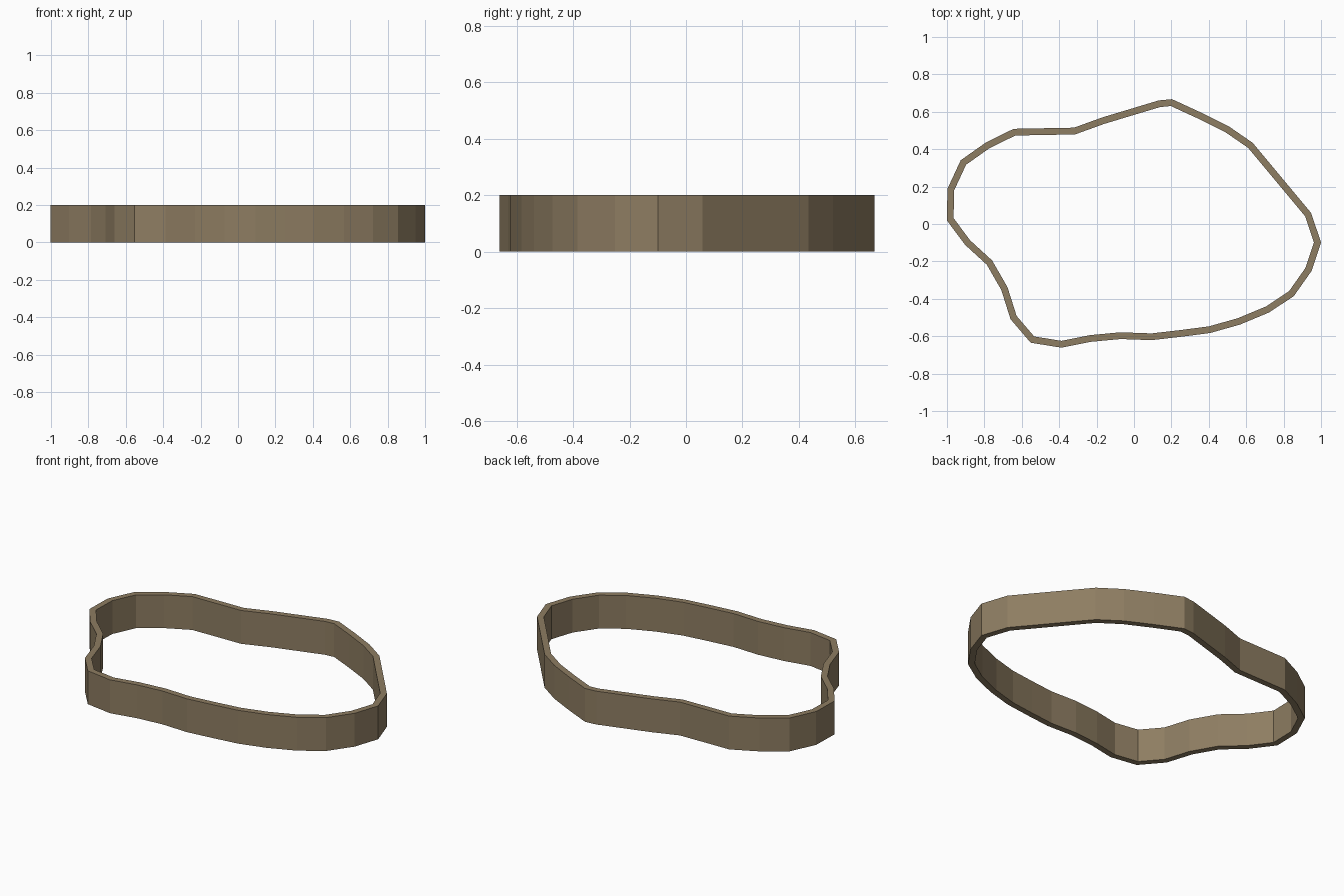
import bpy, bmesh
from mathutils import Vector

if "Cube" in bpy.data.objects:
    bpy.data.objects.remove(bpy.data.objects["Cube"])

HEIGHT, HALF_WALL = 0.20, 0.018

# Centre line of the band, counter-clockwise from above
PATH = [(0.20, 0.649), (0.136, 0.643), (-0.163, 0.553), (-0.318, 0.497),
        (-0.639, 0.491), (-0.783, 0.42), (-0.912, 0.329), (-0.979, 0.185),
        (-0.983, 0.026), (-0.89, -0.099), (-0.773, -0.206), (-0.693, -0.345),
        (-0.644, -0.50), (-0.543, -0.618), (-0.388, -0.643), (-0.233, -0.612),
        (-0.072, -0.597), (0.094, -0.603), (0.25, -0.585), (0.404, -0.565),
        (0.56, -0.521), (0.714, -0.457), (0.842, -0.372), (0.933, -0.243),
        (0.981, -0.099), (0.931, 0.05), (0.623, 0.42), (0.50, 0.505),
        (0.35, 0.58)]


def offset_loop(points, dist):
    """Mitred offset of a closed loop; positive goes outwards."""
    pts = [Vector(p) for p in points]
    out = []
    for i, p in enumerate(pts):
        a = (p - pts[i - 1]).normalized()
        b = (pts[(i + 1) % len(pts)] - p).normalized()
        na, nb = Vector((a.y, -a.x)), Vector((b.y, -b.x))
        m = (na + nb).normalized()
        out.append(p + m * dist / m.dot(na))
    return out


# Thin-walled outline band, open top and bottom
outer, inner = offset_loop(PATH, HALF_WALL), offset_loop(PATH, -HALF_WALL)
bm = bmesh.new()
rings = [[bm.verts.new((p.x, p.y, z)) for p in loop]
         for loop, z in ((outer, 0), (outer, HEIGHT), (inner, HEIGHT), (inner, 0))]
n = len(PATH)
for r in range(4):
    lo, hi = rings[r], rings[(r + 1) % 4]
    for i in range(n):
        j = (i + 1) % n
        bm.faces.new((lo[i], lo[j], hi[j], hi[i]))
bmesh.ops.recalc_face_normals(bm, faces=bm.faces)
mesh = bpy.data.meshes.new("outline_wall")
bm.to_mesh(mesh)
bm.free()

mat = bpy.data.materials.new("earth brown")
mat.diffuse_color = (0.27, 0.205, 0.122, 1)
mat.use_nodes = True
mat.node_tree.nodes["Principled BSDF"].inputs["Base Color"].default_value = mat.diffuse_color
mesh.materials.append(mat)
wall = bpy.data.objects.new("outline_wall", mesh)
bpy.context.collection.objects.link(wall)
